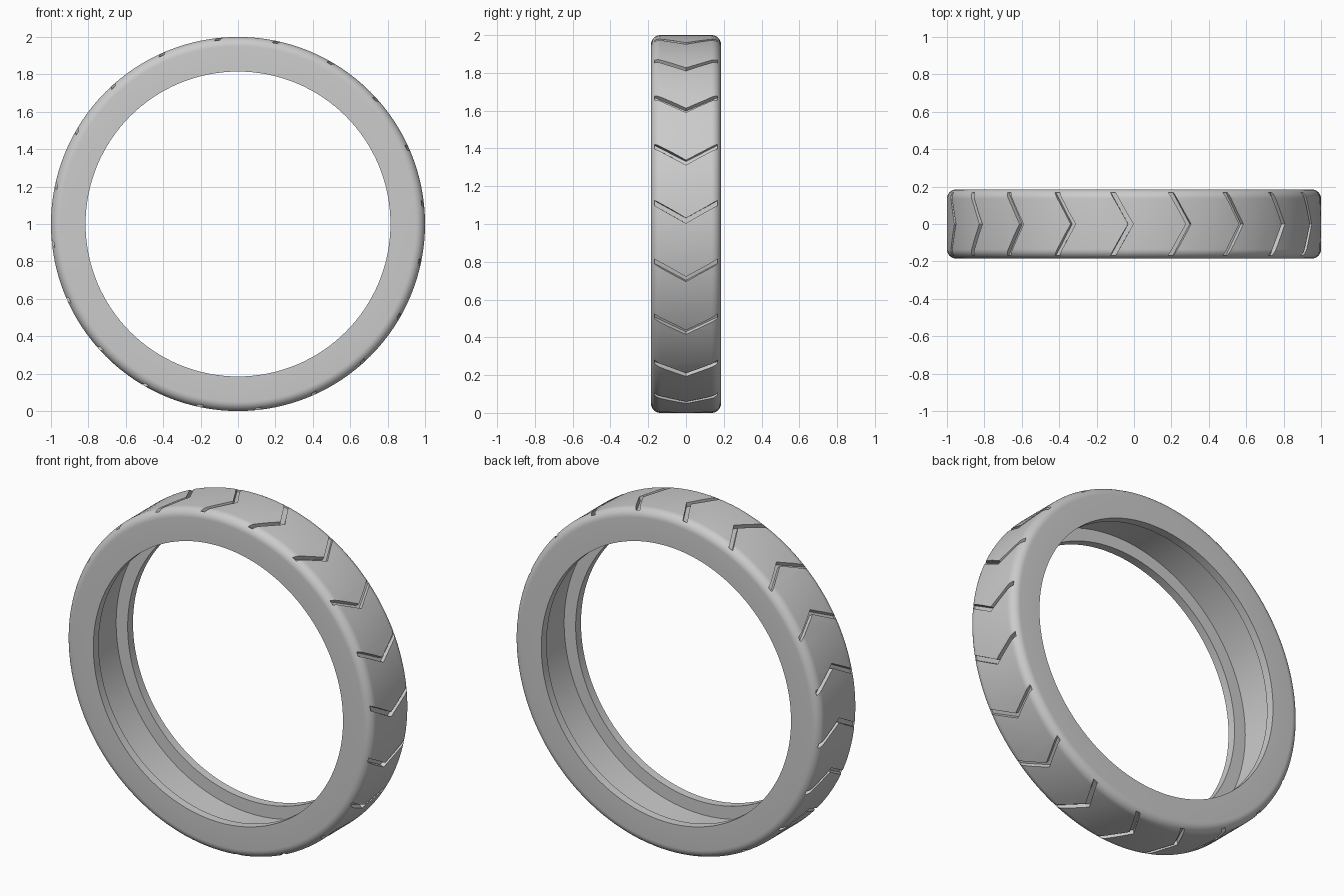
import bpy, bmesh
from math import sin, cos, pi, radians

cube = bpy.data.objects.get("Cube")
if cube:
    bpy.data.objects.remove(cube)

R_OUT, R_IN, R_CHANNEL = 1.0, 0.815, 0.89
HALF, LIP, ROUND = 0.185, 0.05, 0.05
SEGMENTS, GROOVES = 128, 20

grey = bpy.data.materials.new("rubber grey")
grey.use_nodes = True
colour = (0.6, 0.6, 0.6, 1)
grey.diffuse_color = colour
grey.node_tree.nodes["Principled BSDF"].inputs["Base Color"].default_value = colour


def polar(radius, y, angle):
    return (radius * cos(angle), y, 1 + radius * sin(angle))


def make_object(name, bm):
    bmesh.ops.recalc_face_normals(bm, faces=bm.faces)
    mesh = bpy.data.meshes.new(name)
    bm.to_mesh(mesh)
    bm.free()
    mesh.materials.append(grey)
    obj = bpy.data.objects.new(name, mesh)
    bpy.context.collection.objects.link(obj)
    return obj


# Tyre cross-section: inner channel and lip, then the rounded shoulder, mirrored
half = [(R_CHANNEL, HALF - LIP), (R_IN, HALF - LIP), (R_IN, HALF)]
for i in range(9):
    a = pi / 2 * (1 - i / 8)
    half.append((R_OUT - ROUND + ROUND * cos(a), HALF - ROUND + ROUND * sin(a)))
profile = half + [(r, -y) for r, y in reversed(half)]

# Sweep the section around the axle
bm = bmesh.new()
rings = [[bm.verts.new(polar(r, y, 2 * pi * s / SEGMENTS)) for r, y in profile]
         for s in range(SEGMENTS)]
n = len(profile)
for s in range(SEGMENTS):
    a, b = rings[s], rings[(s + 1) % SEGMENTS]
    for i in range(n):
        j = (i + 1) % n
        bm.faces.new((a[i], a[j], b[j], b[i]))
tyre = make_object("tyre", bm)

# Chevron cutters: each a V-shaped prism through the tread
bm = bmesh.new()
END, SWEEP, WIDTH = 0.168, radians(5.5), radians(1.6)
for g in range(GROOVES):
    tip = radians(0.2) + 2 * pi * g / GROOVES
    outline = [(tip + SWEEP, -END), (tip, 0), (tip + SWEEP, END),
               (tip + SWEEP + WIDTH, END), (tip + WIDTH, 0), (tip + SWEEP + WIDTH, -END)]
    low, high = [[bm.verts.new(polar(r, y, a)) for a, y in outline] for r in (0.975, 1.04)]
    for layer in (low, high):
        bm.faces.new((layer[0], layer[1], layer[4], layer[5]))
        bm.faces.new((layer[1], layer[2], layer[3], layer[4]))
    for i in range(6):
        j = (i + 1) % 6
        bm.faces.new((low[i], low[j], high[j], high[i]))
cutter = make_object("groove_cutter", bm)
cutter.hide_render = True
cutter.hide_set(True)

# Carve the tread
carve = tyre.modifiers.new("tread grooves", 'BOOLEAN')
carve.operation = 'DIFFERENCE'
carve.solver = 'EXACT'
carve.object = cutter
bpy.ops.object.select_all(action='DESELECT')
tyre.select_set(True)
bpy.context.view_layer.objects.active = tyre
bpy.ops.object.modifier_apply(modifier=carve.name)
bpy.data.objects.remove(cutter)
bpy.ops.object.shade_smooth_by_angle(angle=radians(30))
